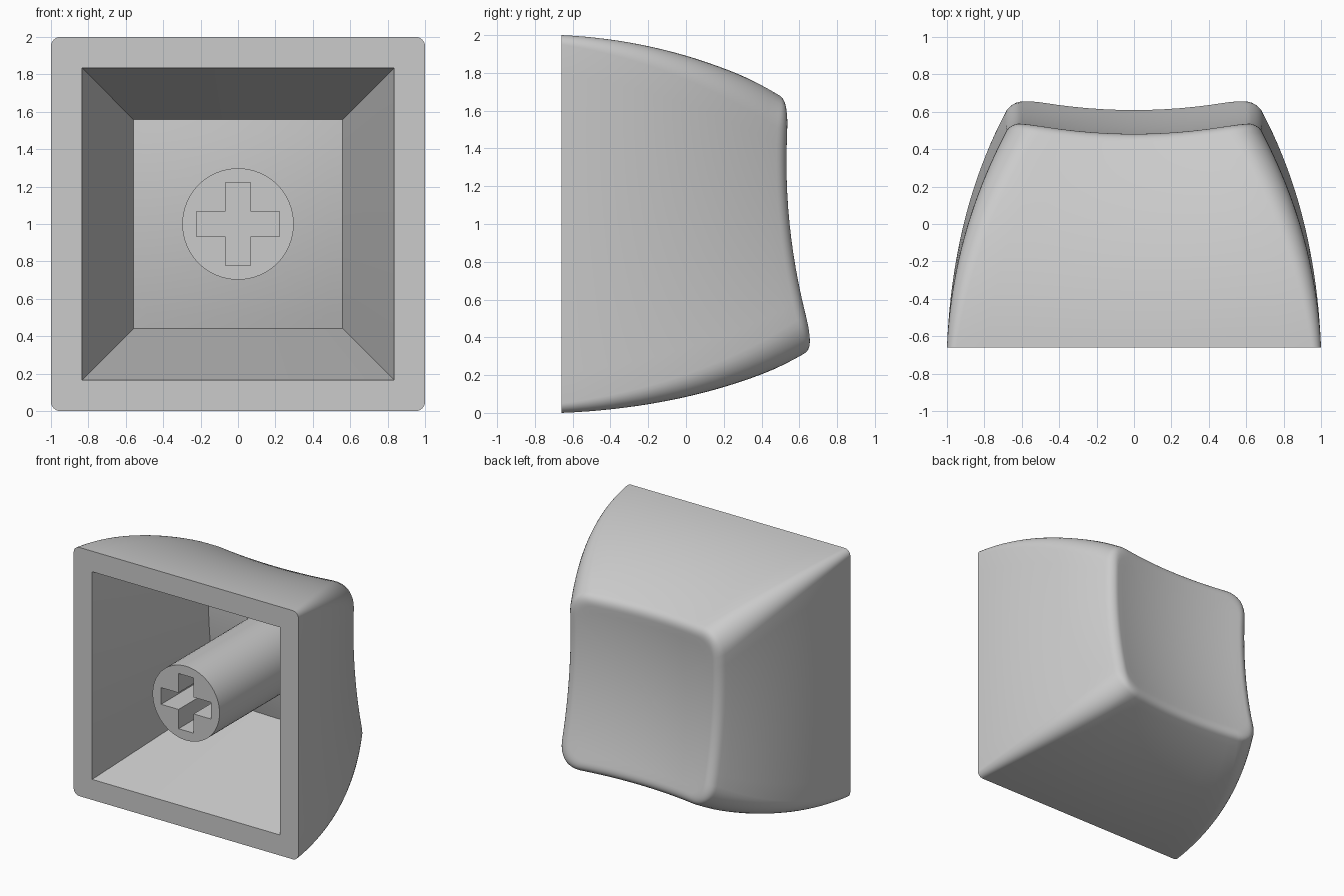
import bpy, bmesh, math
from mathutils import Vector

cube = bpy.data.objects.get("Cube")
if cube:
    bpy.data.objects.remove(cube, do_unlink=True)

FRONT = -0.66      # y of the open rim
MID = 1.0          # z of the centre line
SIDE_STEPS = 12    # points along each straight side
ARC_STEPS = 8      # points around each corner

grey = bpy.data.materials.new("light_grey_plastic")
grey.use_nodes = True
grey.diffuse_color = (0.6, 0.6, 0.6, 1)
grey.node_tree.nodes["Principled BSDF"].inputs["Base Color"].default_value = (0.6, 0.6, 0.6, 1)


def dish(x, z):
    """Height along y of the tilted, scooped touch surface."""
    x = min(abs(x), 0.62)
    tilt = 0.545 + 0.102 * (1.6 - z)
    return tilt - 0.06 * (1 - (x / 0.6) ** 2) - 0.06 * (1 - ((z - MID) / 0.62) ** 2)


def rounded_square(half, radius):
    """Points (x, z) of a rounded square, same count for every size."""
    pts = []
    c = half - radius
    for q in range(4):
        turn = q * math.pi / 2
        local = []
        for i in range(ARC_STEPS + 1):
            a = math.pi / 2 * i / ARC_STEPS
            local.append((c + radius * math.cos(a), c + radius * math.sin(a)))
        for i in range(1, SIDE_STEPS):
            local.append((c - 2 * c * i / SIDE_STEPS, half))
        for u, v in local:
            pts.append((u * math.cos(turn) - v * math.sin(turn),
                        MID + u * math.sin(turn) + v * math.cos(turn)))
    return pts


def make_object(name, bm):
    bmesh.ops.recalc_face_normals(bm, faces=bm.faces)
    mesh = bpy.data.meshes.new(name)
    bm.to_mesh(mesh)
    bm.free()
    mesh.materials.append(grey)
    obj = bpy.data.objects.new(name, mesh)
    bpy.context.collection.objects.link(obj)
    return obj


def smooth(obj):
    bpy.ops.object.select_all(action='DESELECT')
    obj.select_set(True)
    bpy.context.view_layer.objects.active = obj
    bpy.ops.object.shade_smooth_by_angle(angle=math.radians(30))


rings = []


def add_ring(half, radius, depth):
    rings.append([Vector((x, depth(x, z), z)) for x, z in rounded_square(half, radius)])


# Cavity: scooped ceiling from the centre outward, then the opening
for i in range(1, 9):
    add_ring(0.56 * i / 8, 0, lambda x, z: dish(x, z) - 0.1)
add_ring(0.835, 0, lambda x, z: FRONT)

# Outer walls: curved taper with growing corner radius
WALL_STEPS = 20
for i in range(WALL_STEPS + 1):
    v = i / WALL_STEPS
    inset = 0.055 * v + 0.255 * v * v
    add_ring(1 - inset, 0.05 + 0.13 * v,
             lambda x, z: FRONT + v * (dish(x, z) - 0.055 - FRONT))

# Rounded lip around the touch surface
LIP_STEPS = 8
for i in range(1, LIP_STEPS + 1):
    t = i / LIP_STEPS
    inset = 0.31 * (1 - t) ** 2 + 0.67 * t * (1 - t) + 0.4 * t * t
    add_ring(1 - inset, 0.18 - 0.04 * t, lambda x, z: dish(x, z) - 0.055 * (1 - t) ** 2)

# Scooped touch surface, shrinking to the centre
for i in range(11, 0, -1):
    s = i / 12
    add_ring(0.6 * s, 0.14 * s, dish)

# Skin the rings and close both ends
bm = bmesh.new()
loops = [[bm.verts.new(p) for p in ring] for ring in rings]
count = len(loops[0])
for a, b in zip(loops, loops[1:]):
    for i in range(count):
        j = (i + 1) % count
        bm.faces.new((a[i], a[j], b[j], b[i]))
for loop, offset in ((loops[0], 0.1), (loops[-1], 0)):
    centre = bm.verts.new((0, dish(0, MID) - offset, MID))
    for i in range(count):
        bm.faces.new((loop[i], loop[(i + 1) % count], centre))
bmesh.ops.remove_doubles(bm, verts=bm.verts, dist=0.0005)
smooth(make_object("cap_shell", bm))


def prism(name, outline, y0, y1):
    """Extrude an (x, z) outline along y."""
    bm = bmesh.new()
    face = bm.faces.new([bm.verts.new((x, y0, MID + z)) for x, z in outline])
    extruded = bmesh.ops.extrude_face_region(bm, geom=[face])
    verts = [g for g in extruded["geom"] if isinstance(g, bmesh.types.BMVert)]
    bmesh.ops.translate(bm, verts=verts, vec=(0, y1 - y0, 0))
    return make_object(name, bm)


# Round stem, flush with the rim
circle = [(0.298 * math.cos(math.tau * i / 64), 0.298 * math.sin(math.tau * i / 64))
          for i in range(64)]
stem = prism("stem", circle, FRONT, 0.41)

# Cross-shaped socket cut into the stem
L, W = 0.222, 0.067
quarter = [(L, -W), (L, W), (W, W)]
cross = []
for q in range(4):
    for x, z in quarter:
        for _ in range(q):
            x, z = -z, x
        cross.append((x, z))
cutter = prism("socket_cutter", cross, FRONT - 0.1, FRONT + 0.45)
cutter.hide_render = True
cut = stem.modifiers.new("socket", 'BOOLEAN')
cut.operation = 'DIFFERENCE'
cut.solver = 'EXACT'
cut.object = cutter
bpy.context.view_layer.objects.active = stem
bpy.ops.object.modifier_apply(modifier=cut.name)
bpy.data.objects.remove(cutter, do_unlink=True)
smooth(stem)
